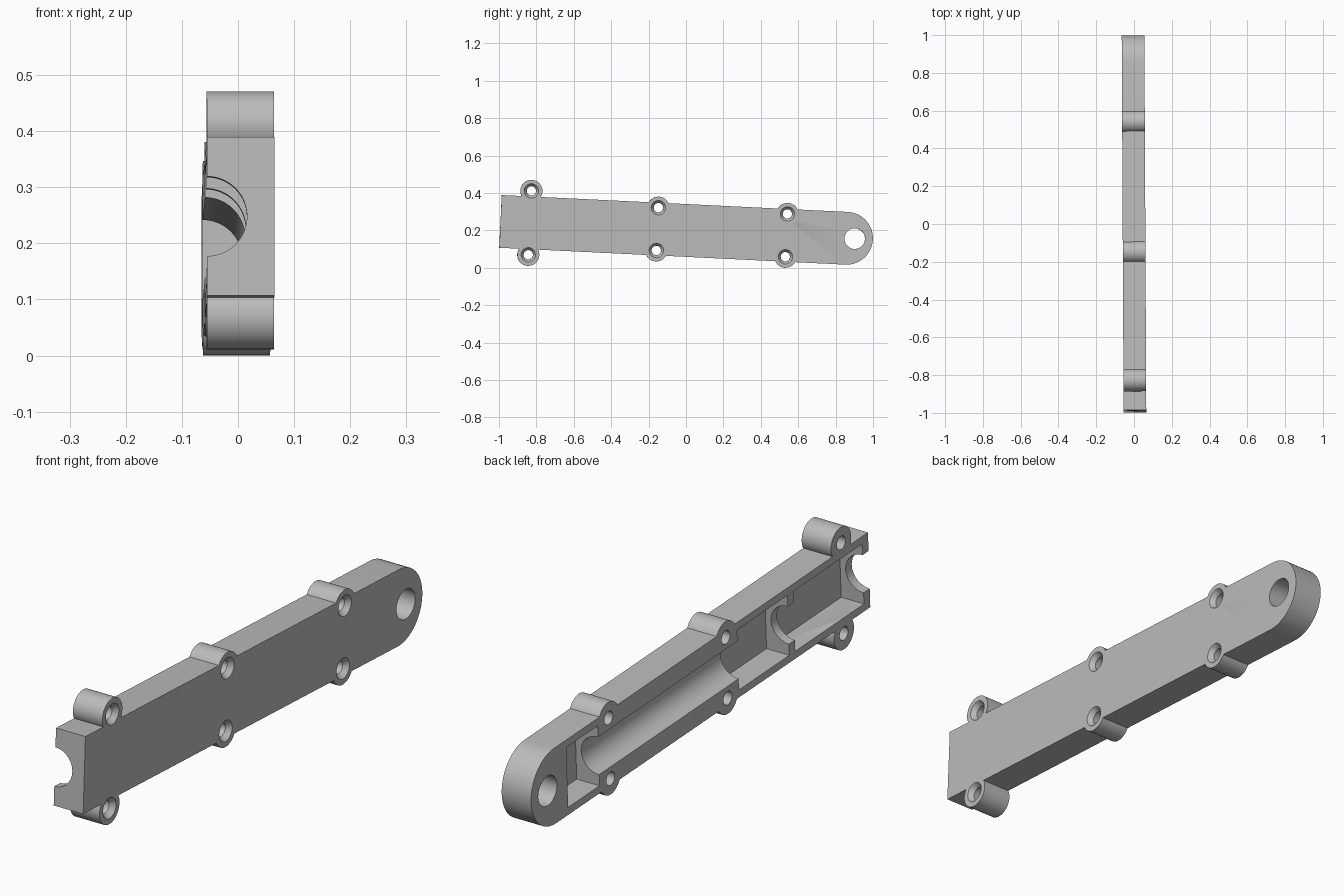
import bpy
import bmesh
import math
from mathutils import Matrix

cube = bpy.data.objects.get("Cube")
if cube:
    bpy.data.objects.remove(cube, do_unlink=True)

HALF_T = 0.06       # half thickness along x
HALF_H = 0.141      # half height of the bar
FRONT = -0.993      # square end
ROUND = 0.859       # centre of the rounded end
BOSS_R = 0.059
BOSSES = [(-0.836, 0.171), (-0.1535, 0.1145), (0.5375, 0.1145)]
POCKETS = [(-0.957, -0.552), (-0.517, -0.22), (0.602, 0.787)]

grey = bpy.data.materials.new("plain_grey")
grey.use_nodes = True
grey.diffuse_color = (0.5, 0.5, 0.5, 1)
grey.node_tree.nodes["Principled BSDF"].inputs["Base Color"].default_value = (0.5, 0.5, 0.5, 1)


def make(name, bm):
    bmesh.ops.recalc_face_normals(bm, faces=bm.faces[:])
    mesh = bpy.data.meshes.new(name)
    bm.to_mesh(mesh)
    bm.free()
    mesh.materials.append(grey)
    obj = bpy.data.objects.new(name, mesh)
    bpy.context.collection.objects.link(obj)
    return obj


def box(name, x0, x1, y0, y1, z0, z1):
    bm = bmesh.new()
    bmesh.ops.create_cube(bm, size=1)
    bmesh.ops.scale(bm, vec=(x1 - x0, y1 - y0, z1 - z0), verts=bm.verts)
    bmesh.ops.translate(bm, vec=((x0 + x1) / 2, (y0 + y1) / 2, (z0 + z1) / 2), verts=bm.verts)
    return make(name, bm)


def rod(name, axis, r0, r1, start, end, a, b, segments=48):
    """Cylinder or cone along x (a, b = y, z) or along y (a, b = x, z)."""
    bm = bmesh.new()
    bmesh.ops.create_cone(bm, cap_ends=True, segments=segments,
                          radius1=r0, radius2=r1, depth=end - start)
    mid = (start + end) / 2
    if axis == "X":
        turn, place = Matrix.Rotation(math.pi / 2, 4, "Y"), (mid, a, b)
    else:
        turn, place = Matrix.Rotation(-math.pi / 2, 4, "X"), (a, mid, b)
    bmesh.ops.transform(bm, matrix=Matrix.Translation(place) @ turn, verts=bm.verts)
    return make(name, bm)


def combine(target, tool, operation):
    mod = target.modifiers.new("combine", "BOOLEAN")
    mod.operation = operation
    mod.solver = "EXACT"
    mod.object = tool
    bpy.context.view_layer.objects.active = target
    bpy.ops.object.modifier_apply(modifier=mod.name)
    bpy.data.objects.remove(tool, do_unlink=True)


# Bar outline: square front end, rounded rear end
bm = bmesh.new()
outline = [(FRONT, HALF_H), (FRONT, -HALF_H)]
for i in range(33):
    t = -math.pi / 2 + math.pi * i / 32
    outline.append((ROUND + HALF_H * math.cos(t), HALF_H * math.sin(t)))
face = bm.faces.new([bm.verts.new((-HALF_T, y, z)) for y, z in outline])
side = bmesh.ops.extrude_face_region(bm, geom=[face])
moved = [v for v in side["geom"] if isinstance(v, bmesh.types.BMVert)]
bmesh.ops.translate(bm, vec=(2 * HALF_T, 0, 0), verts=moved)
shell = make("half_shell_arm", bm)

# Screw bosses along both edges
spots = [(y, s * z) for y, z in BOSSES for s in (1, -1)]
for y, z in spots:
    combine(shell, rod("boss", "X", BOSS_R, BOSS_R, -HALF_T, HALF_T, y, z), "UNION")

# Pockets in the open side, leaving bulkheads between them
for y0, y1 in POCKETS:
    combine(shell, box("pocket", -0.1, 0.033, y0, y1, -0.113, 0.113), "DIFFERENCE")

# Half-round channel through the bulkheads
combine(shell, rod("channel", "Y", 0.071, 0.071, -1.1, 0.7, -HALF_T, 0, 64), "DIFFERENCE")

# Pivot hole and countersunk screw holes
combine(shell, rod("pivot_hole", "X", 0.055, 0.055, -0.1, 0.1, 0.903, 0), "DIFFERENCE")
for y, z in spots:
    combine(shell, rod("screw_hole", "X", 0.025, 0.025, -0.1, 0.1, y, z, 32), "DIFFERENCE")
    combine(shell, rod("countersink", "X", 0.024, 0.039, 0.04, 0.0605, y, z, 32), "DIFFERENCE")

# Slight pitch and yaw of the whole arm
shell.data.transform(Matrix.Translation((0, 0, 0.2)) @ Matrix.Rotation(0.005, 4, "Z")
                     @ Matrix.Rotation(-0.0487, 4, "X"))
bpy.ops.object.select_all(action="DESELECT")
shell.select_set(True)
bpy.context.view_layer.objects.active = shell
bpy.ops.object.shade_smooth_by_angle(angle=math.radians(30))
